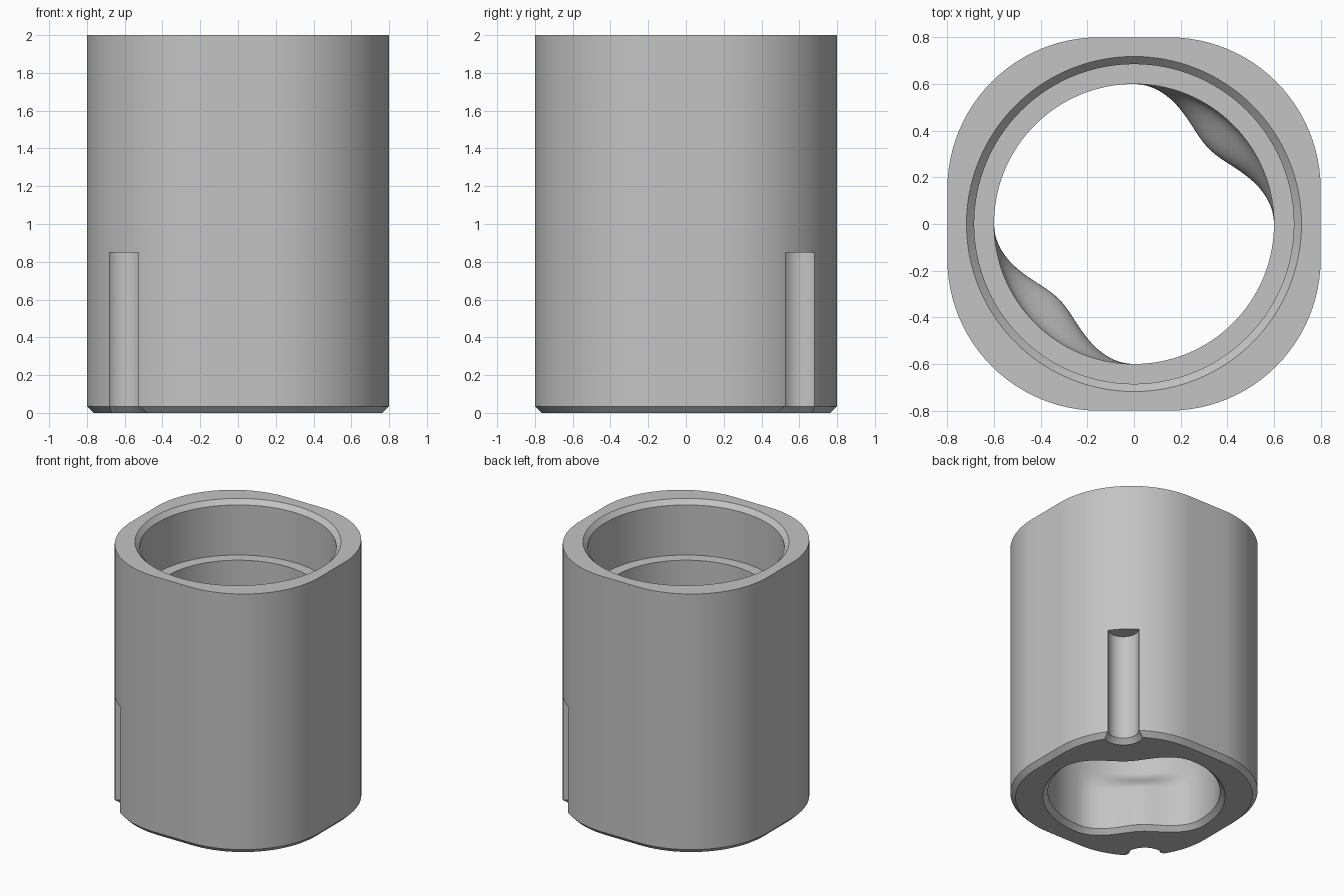
import bpy, bmesh, math
from math import pi, cos, sin

if "Cube" in bpy.data.objects:
    bpy.data.objects.remove(bpy.data.objects["Cube"])

HALF, CORNER = 0.8, 0.65          # rounded-square body
HEIGHT, CHAMFER = 2.0, 0.035
BORE, BUMP = 0.6, 0.145           # lower bore and its inward bumps
FLAT = HALF - CORNER


def loft(name, rings, closed):
    """Skin a list of point rings; closed joins last to first, otherwise cap the ends."""
    bm = bmesh.new()
    loops = [[bm.verts.new(p) for p in ring] for ring in rings]
    n = len(loops[0])
    pairs = list(zip(loops, loops[1:])) + ([(loops[-1], loops[0])] if closed else [])
    for a, b in pairs:
        for i in range(n):
            j = (i + 1) % n
            bm.faces.new((a[i], a[j], b[j], b[i]))
    if not closed:
        bm.faces.new(loops[0])
        bm.faces.new(loops[-1])
    bmesh.ops.recalc_face_normals(bm, faces=bm.faces)
    mesh = bpy.data.meshes.new(name)
    bm.to_mesh(mesh)
    bm.free()
    obj = bpy.data.objects.new(name, mesh)
    bpy.context.collection.objects.link(obj)
    return obj


def outline(radius):
    """Rounded square: four corner arcs joined by subdivided flats."""
    pts = []
    for k in range(4):
        q = k * pi / 2
        local = [(FLAT + radius * cos(t * pi / 48), FLAT + radius * sin(t * pi / 48))
                 for t in range(25)]
        local += [(FLAT - 2 * FLAT * s / 8, FLAT + radius) for s in range(1, 8)]
        pts += [(x * cos(q) - y * sin(q), x * sin(q) + y * cos(q)) for x, y in local]
    return pts


ANGLES = [math.atan2(y, x) for x, y in outline(CORNER)]


def outer(radius, z):
    return [(x, y, z) for x, y in outline(radius)]


def inner(radius, z, bump=0.0):
    """Round hole, pinched on one diagonal by the bump amount."""
    ring = []
    for a in ANGLES:
        pinch = max(0.0, sin(2 * a)) ** 2
        r = radius - bump * pinch
        ring.append((r * cos(a), r * sin(a), z))
    return ring


# Body: outer wall, top counterbore, shoulder, bore with blended bumps, bottom chamfers
rings = [
    outer(CORNER, CHAMFER),
    outer(CORNER, HEIGHT),
    inner(0.718, HEIGHT),
    inner(0.685, HEIGHT - CHAMFER),
    inner(0.685, 1.58),
    inner(BORE, 1.58),
]
STEPS = 14
for s in range(STEPS + 1):
    t = s / STEPS
    rings.append(inner(BORE, 0.53 - 0.2 * t, BUMP * (1 - cos(pi * t)) / 2))
rings += [
    inner(BORE, CHAMFER, BUMP),
    inner(BORE + CHAMFER, 0, BUMP),
    outer(CORNER - CHAMFER, 0),
]
body = loft("sleeve_body", rings, True)

# Two half-round grooves on opposite corners, flared at the bottom edge
GROOVE = 0.109
for side in (1, -1):
    centre = side * (FLAT + CORNER * cos(pi / 4))
    profile = [(GROOVE + CHAMFER + 0.02, -0.02), (GROOVE, CHAMFER), (GROOVE, 0.85)]
    cutter = loft("groove_cutter", [
        [(centre + r * cos(i * pi / 24), centre + r * sin(i * pi / 24), z) for i in range(48)]
        for r, z in profile], False)
    cutter.hide_render = True
    bpy.context.view_layer.objects.active = body
    mod = body.modifiers.new("groove", 'BOOLEAN')
    mod.operation = 'DIFFERENCE'
    mod.solver = 'EXACT'
    mod.object = cutter
    bpy.ops.object.modifier_apply(modifier=mod.name)
    bpy.data.objects.remove(cutter)

# Plain grey material
grey = bpy.data.materials.new("light_grey")
grey.use_nodes = True
colour = (0.55, 0.55, 0.55, 1)
grey.diffuse_color = colour
grey.node_tree.nodes["Principled BSDF"].inputs["Base Color"].default_value = colour
body.data.materials.clear()
body.data.materials.append(grey)

# Smooth curved walls, crisp chamfers
for o in bpy.context.selected_objects:
    o.select_set(False)
body.select_set(True)
bpy.context.view_layer.objects.active = body
bpy.ops.object.shade_smooth_by_angle(angle=math.radians(30))
